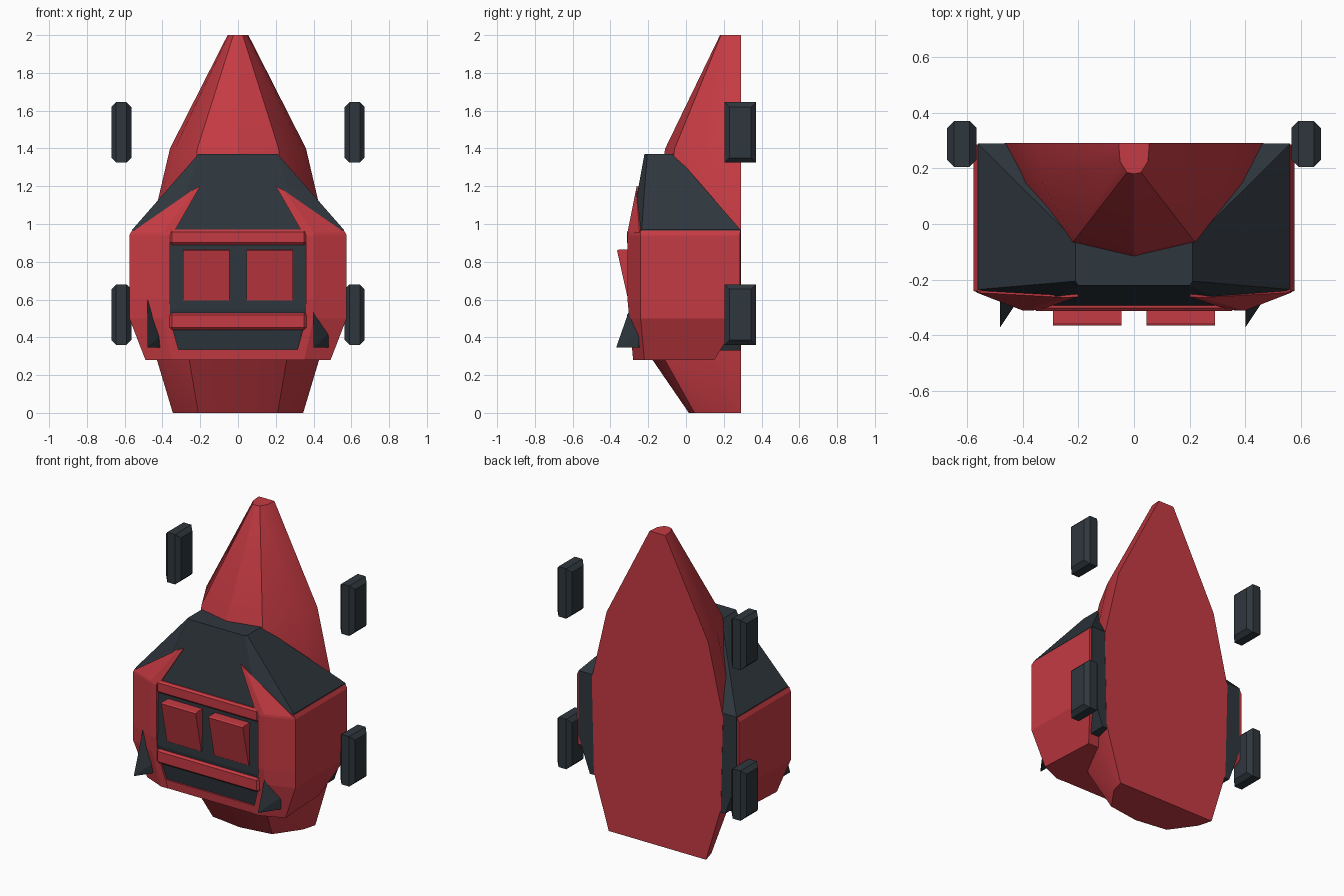
import bpy
import bmesh
from mathutils import Vector

cube = bpy.data.objects.get("Cube")
if cube:
    bpy.data.objects.remove(cube, do_unlink=True)


def material(name, rgb):
    m = bpy.data.materials.new(name)
    m.use_nodes = True
    m.diffuse_color = (*rgb, 1)
    m.node_tree.nodes["Principled BSDF"].inputs["Base Color"].default_value = (*rgb, 1)
    return m


RED = material("red", (0.56, 0.043, 0.056))
DARK = material("dark_slate", (0.028, 0.038, 0.047))


def finish(name, bm, mat, smooth=None):
    bmesh.ops.recalc_face_normals(bm, faces=bm.faces[:])
    mesh = bpy.data.meshes.new(name)
    bm.to_mesh(mesh)
    bm.free()
    mesh.materials.append(mat)
    if smooth:
        mesh.shade_smooth()
        mesh.set_sharp_from_angle(angle=smooth)
    obj = bpy.data.objects.new(name, mesh)
    bpy.context.collection.objects.link(obj)
    return obj


def loft(name, sections, mat, smooth=None):
    """Skin mirrored half cross-sections given as (z, [(x, y), ...])."""
    bm = bmesh.new()
    loops = []
    for z, half in sections:
        ring = half + [(-x, y) for x, y in reversed(half) if x > 0]
        loops.append([bm.verts.new((x, y, z)) for x, y in ring])
    n = len(loops[0])
    for a, b in zip(loops, loops[1:]):
        for i in range(n):
            j = (i + 1) % n
            bm.faces.new((a[i], a[j], b[j], b[i]))
    bm.faces.new(loops[0])
    bm.faces.new(loops[-1])
    return finish(name, bm, mat, smooth)


def solid(name, points, mat, side=1):
    """Convex solid around a few corner points."""
    bm = bmesh.new()
    for x, y, z in points:
        bm.verts.new((x * side, y, z))
    bmesh.ops.convex_hull(bm, input=bm.verts[:])
    bmesh.ops.dissolve_limit(bm, angle_limit=0.02, verts=bm.verts[:], edges=bm.edges[:])
    return finish(name, bm, mat)


def box(name, lo, hi, mat, bevel=0, keep_axis=None):
    """Box between two corners; edges along keep_axis stay sharp."""
    lo, hi = Vector(lo), Vector(hi)
    bm = bmesh.new()
    bmesh.ops.create_cube(bm, size=1)
    for v in bm.verts:
        v.co = (lo + hi) / 2 + v.co * (hi - lo)
    if bevel:
        edges = []
        for e in bm.edges:
            d = e.verts[0].co - e.verts[1].co
            if keep_axis is None or abs(d[keep_axis]) < 1e-5:
                edges.append(e)
        bmesh.ops.bevel(bm, geom=edges, offset=bevel, segments=1, affect='EDGES')
    return finish(name, bm, mat)


# Tapered central hull with a flat back
B = 0.29
loft("hull", [
    (0.0, [(0.345, B), (0.32, 0.2), (0.21, 0.045), (0, 0.015)]),
    (0.35, [(0.45, B), (0.41, 0.12), (0.27, -0.15), (0, -0.225)]),
    (0.95, [(0.465, B), (0.425, 0.14), (0.26, -0.12), (0, -0.19)]),
    (1.4, [(0.36, B), (0.335, 0.16), (0.215, -0.06), (0, -0.11)]),
    (2.0, [(0.055, B), (0.05, 0.225), (0.025, 0.185), (0, 0.18)]),
], RED, smooth=0.4)

# Dark body with a sloping roof
D = 0.288
loft("dark_body", [
    (0.33, [(0.48, D), (0.47, -0.19), (0.31, -0.272)]),
    (0.55, [(0.56, D), (0.56, -0.225), (0.36, -0.3)]),
    (0.97, [(0.56, D), (0.56, -0.235), (0.35, -0.293)]),
    (1.37, [(0.21, -0.06), (0.21, -0.205), (0.2, -0.22)]),
], DARK)

# Red armour wrapped around the sides, open in the middle of the front
A = 0.285
loft("side_armour", [
    (0.28, [(0.47, 0.15), (0.49, -0.22), (0.35, -0.28), (0.3, -0.28), (0.3, -0.2)]),
    (0.5, [(0.57, A), (0.575, -0.24), (0.4, -0.3), (0.36, -0.3), (0.36, -0.2)]),
    (0.6, [(0.575, A), (0.575, -0.24), (0.4, -0.31), (0.36, -0.31), (0.36, -0.2)]),
    (0.94, [(0.575, A), (0.575, -0.24), (0.4, -0.31), (0.36, -0.31), (0.36, -0.2)]),
    (0.965, [(0.562, A), (0.562, -0.24), (0.4, -0.305), (0.35, -0.305), (0.35, -0.2)]),
], RED)
solid("lower_lip", [(s * x, y, z) for s in (-1, 1) for x, y, z in (
    (0.31, -0.278, 0.28), (0.33, -0.283, 0.335), (0.31, -0.2, 0.28), (0.33, -0.2, 0.335))], RED)

# Crossbars on the front
for name, z0, z1 in (("upper_bar", 0.89, 0.97), ("lower_bar", 0.44, 0.53)):
    box(name, (-0.362, -0.313, z0), (0.362, -0.26, z1), RED, 0.012)

for side, label in ((1, "left"), (-1, "right")):
    # Pointed cheek plates reaching up the roof
    solid(label + "_cheek", [
        (0.565, -0.246, 0.955), (0.4, -0.31, 0.955), (0.34, -0.309, 0.955),
        (0.36, -0.2, 0.955), (0.55, -0.2, 0.955),
        (0.2, -0.261, 1.2), (0.24, -0.264, 1.18), (0.22, -0.2, 1.18)], RED, side)
    # Wedge-shaped front panels
    solid(label + "_front_panel", [(x, y, z) for x in (0.045, 0.29) for y, z in (
        (-0.365, 0.86), (-0.355, 0.865), (-0.28, 0.865), (-0.28, 0.595), (-0.306, 0.595))],
        RED, side)
    # Chamfered side pods
    for place, z in (("lower", 0.36), ("upper", 1.325)):
        xs = sorted((side * 0.565, side * 0.67))
        box(f"{label}_{place}_pod", (xs[0], 0.205, z), (xs[1], 0.37, z + 0.32),
            DARK, 0.025, keep_axis=0)

# Dark front fins, both facing the same way
for label, x in (("right", -0.48), ("left", 0.4)):
    solid(label + "_fin", [(x, -0.37, 0.345), (x, -0.26, 0.66), (x, -0.24, 0.345),
                           (x + 0.08, -0.25, 0.345), (x + 0.08, -0.25, 0.42)], DARK)
